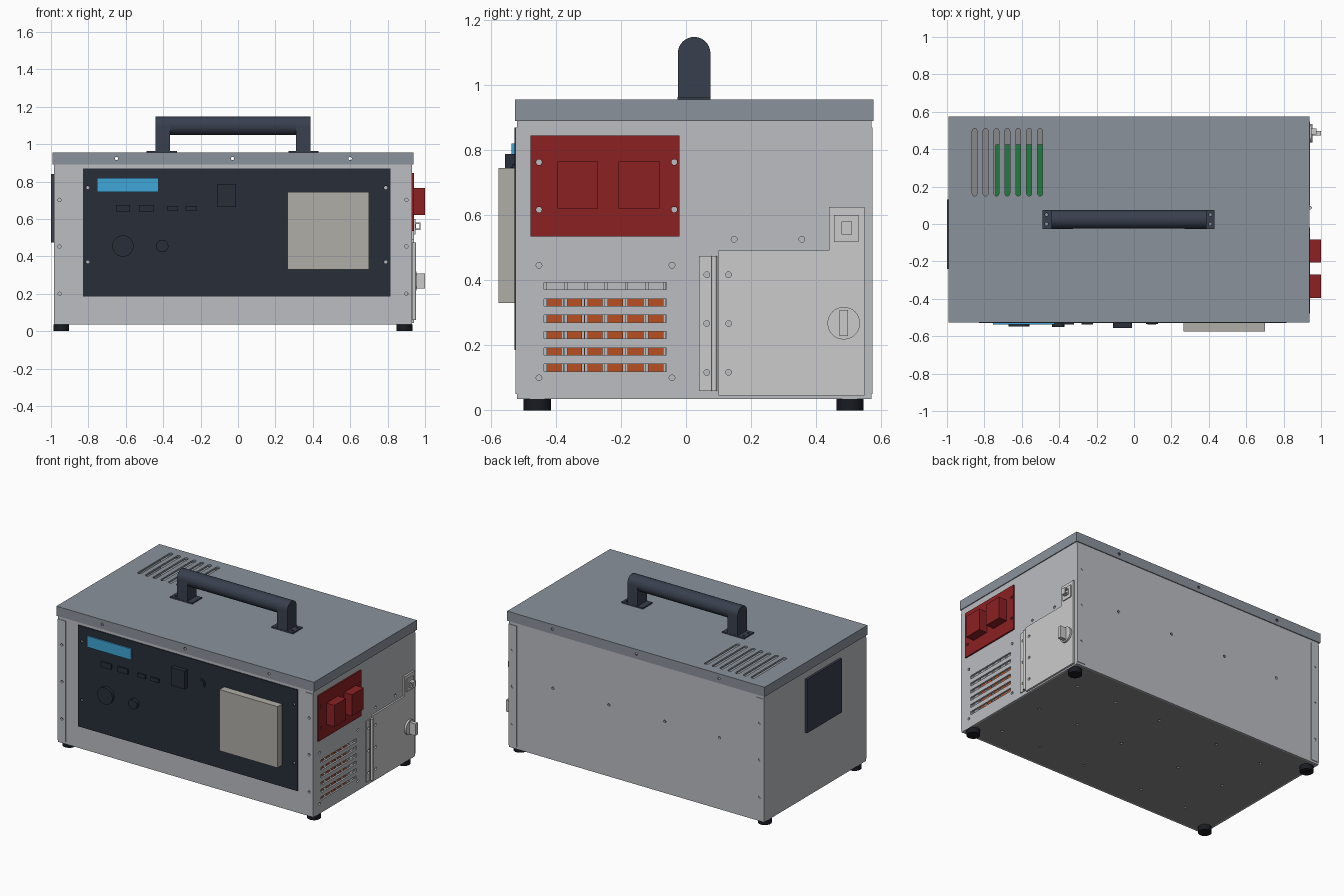
import bpy, bmesh
from math import sin, cos, pi

if "Cube" in bpy.data.objects:
    bpy.data.objects.remove(bpy.data.objects["Cube"])

AX = {'x': lambda u, v, w: (w, u, v), 'y': lambda u, v, w: (u, w, v), 'z': lambda u, v, w: (u, v, w)}
GREY, LID, DARK = (.5, .51, .54, 1), (.26, .29, .33, 1), (.02, .027, .04, 1)
SLATE, RED, LIGHT = (.04, .05, .075, 1), (.26, .015, .017, 1), (.6, .61, .63, 1)
BLUE, BEIGE, ORANGE = (.05, .38, .68, 1), (.43, .42, .39, 1), (.48, .08, .015, 1)
GREEN, BLACK = (.015, .2, .05, 1), (.01, .011, .016, 1)
mats = {}


def rect(u0, u1, v0, v1):
    return [(u0, v0), (u1, v0), (u1, v1), (u0, v1)]


def circle(u, v, r, n=24):
    return [(u + r * cos(2 * pi * i / n), v + r * sin(2 * pi * i / n)) for i in range(n)]


def stadium(u, v0, v1, r, n=8):
    top = [(u + r * cos(pi * i / n), v1 - r + r * sin(pi * i / n)) for i in range(n + 1)]
    return top + [(u - r * cos(pi * i / n), v0 + r - r * sin(pi * i / n)) for i in range(n + 1)]


def part(name, axis, profiles, a, b, color=None):
    """Extrude 2D profiles from a to b along an axis into one object."""
    bm = bmesh.new()
    for pts in profiles:
        lo = [bm.verts.new(AX[axis](u, v, a)) for u, v in pts]
        hi = [bm.verts.new(AX[axis](u, v, b)) for u, v in pts]
        bm.faces.new(lo)
        bm.faces.new(hi)
        for i in range(len(pts)):
            j = (i + 1) % len(pts)
            bm.faces.new((lo[i], lo[j], hi[j], hi[i]))
    bmesh.ops.recalc_face_normals(bm, faces=bm.faces)
    me = bpy.data.meshes.new(name)
    bm.to_mesh(me)
    bm.free()
    ob = bpy.data.objects.new(name, me)
    bpy.context.collection.objects.link(ob)
    if color:
        if color not in mats:
            mats[color] = bpy.data.materials.new("paint_%d" % len(mats))
            mats[color].diffuse_color = color
        me.materials.append(mats[color])
    return ob


def cut(obs, axis, profiles, a, b):
    """Cut the extruded profiles out of each object."""
    tool = part("cutter", axis, profiles, a, b)
    tool.hide_render = True
    for ob in obs:
        m = ob.modifiers.new("cut", 'BOOLEAN')
        m.operation, m.solver, m.object = 'DIFFERENCE', 'EXACT', tool
        bpy.context.view_layer.objects.active = ob
        bpy.ops.object.modifier_apply(modifier=m.name)
    bpy.data.objects.remove(tool)


def holes(pts, r=.009):
    return [circle(u, v, r, 12) for u, v in pts]


# Case walls and floor
X0, X1, Y0, Y1, Z0, Z1, T = -.985, .93, -.52, .57, .035, .9, .012
floor = part("floor", 'z', [rect(X0 + T, X1 - T, Y0 + T, Y1 - T)], Z0, Z0 + T, (.25, .25, .25, 1))
front = part("front_wall", 'y', [rect(X0 + T, X1 - T, Z0, Z1)], Y0, Y0 + T, GREY)
back = part("back_wall", 'y', [rect(X0 + T, X1 - T, Z0, Z1)], Y1 - T, Y1, GREY)
left = part("left_wall", 'x', [rect(Y0, Y1, Z0, Z1)], X0, X0 + T, GREY)
right = part("right_wall", 'x', [rect(Y0, Y1, Z0, Z1)], X1 - T, X1, GREY)
strips = [part("edge_strip", 'y', [rect(a, a + .06, .05, .87)], y, y + .004, GREY)
          for a in (X0, X1 - .06) for y in (Y0 - .004, Y1)]

# Lid with a folded skirt
LX0, LX1, LY0, LY1 = -.993, .938, -.526, .576
lid = part("lid", 'z', [rect(LX0, LX1, LY0, LY1)], .943, .955, LID)
skirt_y = [part("lid_skirt", 'y', [rect(LX0, LX1, .89, .943)], y, y + .006, LID) for y in (LY0, LY1 - .006)]
for x in (LX0, LX1 - .006):
    part("lid_side_skirt", 'x', [rect(LY0 + .006, LY1 - .006, .89, .943)], x, x + .006, LID)

# Front control panel
panel = part("control_panel", 'y', [rect(-.83, .815, .185, .87)], -.528, -.5201, DARK)
part("display", 'y', [rect(-.755, -.425, .745, .82)], -.537, -.528, BLUE)
part("inlet_box", 'y', [rect(.265, .70, .33, .745)], -.576, -.528, BEIGE)
part("push_buttons", 'y', [rect(x - w, x + w, .657 - h, .657 + h) for x, w, h in
     ((-.615, .038, .018), (-.49, .038, .018), (-.35, .03, .013), (-.25, .03, .013))], -.538, -.528, DARK)
part("rocker_switch", 'y', [rect(-.112, -.01, .665, .788)], -.557, -.528, DARK)
part("round_socket_rim", 'y', [circle(.095, .725, .032)], -.534, -.528, DARK)
part("round_socket", 'y', [circle(.095, .725, .023)], -.538, -.534, DARK)
part("large_dial", 'y', [circle(-.615, .455, .057, 32)], -.548, -.528, DARK)
part("small_dial", 'y', [circle(-.405, .455, .033)], -.55, -.528, DARK)

# Feet
for x in (-.945, .89):
    for y in (-.457, .504):
        part("foot", 'z', [circle(x, y, .042, 32)], 0, Z0, BLACK)

# Carrying handle
for x, f0, f1 in ((-.44, -.49, -.325), (.31, .27, .43)):
    base = part("handle_flange", 'z', [rect(f0, f1, -.026, .076)], .955, .964, SLATE)
    cut([base], 'z', holes([((f0 + .022 if x < 0 else f1 - .022), y) for y in (.0, .05)], .008), .95, .97)
    arc = [(.025 + .05 * cos(pi * i / 16), 1.098 + .05 * sin(pi * i / 16)) for i in range(17)]
    part("handle_post", 'x', [arc + [(-.025, .964), (.075, .964)]], x, x + .077, SLATE)
part("handle_grip", 'x', [circle(.025, 1.098, .05, 32)], -.363, .31, SLATE)

# Right side: power sockets
plate = part("socket_plate", 'x', [rect(-.478, -.02, .535, .845)], X1, .94, RED)
for y in (-.395, -.207):
    part("power_socket", 'x', [rect(y, y + .125, .62, .765)], .94, 1.0, RED)

# Right side: door, hinge, latch and lock staple
door = part("door", 'x', [[(.10, .045), (.548, .045), (.548, .625), (.44, .625), (.44, .492), (.10, .492)]],
            X1, .942, LIGHT)
leaf = part("hinge_leaf", 'x', [rect(.04, .078, .06, .475)], X1, .936, LIGHT)
part("hinge_pin", 'z', [circle(.943, .087, .009, 16)], .06, .475, LIGHT)
part("latch_disc", 'x', [circle(.485, .268, .05, 32)], .942, .955, LIGHT)
part("latch_grip", 'x', [rect(.472, .498, .228, .308)], .955, 1.0, LIGHT)
part("staple_plate", 'x', [rect(.455, .53, .517, .6)], .942, .948, LIGHT)
staple = part("lock_staple", 'y', [rect(.948, .976, .54, .58)], .478, .51, LIGHT)
cut([staple], 'y', [rect(.952, .970, .548, .572)], .45, .55)

# Left side: fan cover
part("fan_cover", 'x', [rect(-.24, .13, .475, .84)], -1.0, X0, SLATE)

# Vent slots, with upright bars behind the side ones
cut([right], 'x', [rect(-.437, -.06, .12 + .0502 * i, .142 + .0502 * i) for i in range(6)], .9, .95)
part("vent_bars", 'x', [rect(y - .005, y + .005, .10, .41) for y in
     (-.432, -.37, -.307, -.245, -.183, -.12, -.066)], .905, .9175, GREY)
cut([lid], 'z', [stadium(-.852 + .0583 * i, .15, .51, .013) for i in range(7)], .93, .97)

# Fastener holes in every panel
edge_x = (-.954, .9)
cut([front, left, right] + strips, 'y', holes([(x, z) for x in edge_x for z in (.2, .453, .702)]), -.6, .6)
cut([panel, front], 'y', holes([(x, z) for x in (-.803, .79) for z in (.37, .767)]), -.6, -.48)
cut([back], 'y', holes([(x, .52) for x in (-.65, -.24, .18, .6)]), .5, .6)
cut(skirt_y + [front, back], 'y', holes([(x, .923) for x in (-.65, -.03, .6)]), -.6, .6)
cut([right, plate], 'x', holes([(y, z) for y in (-.452, -.036) for z in (.617, .763)]), .9, .96)
cut([right, door, leaf], 'x', holes([(y, z) for y in (.064, .131) for z in (.117, .267, .417)]), .9, .96)
cut([right], 'x', holes([(y, z) for y in (-.452, -.043) for z in (.1, .446)] + [(.148, .526), (.356, .526)]), .9, .96)
cut([floor], 'z', holes([(x, y) for x in (-.7, -.35, .1, .45, .75) for y in (-.35, 0, .36)]), 0, .1)

# Contents seen through the vents
part("battery_pack", 'z', [rect(.3, .86, -.44 + .063 * i, -.382 + .063 * i) for i in range(6)], .05, .345, ORANGE)
part("circuit_board", 'z', [rect(-.74, -.3, .05, .425)], .6, .615, GREEN)

for ob in bpy.context.scene.objects:
    ob.select_set(True)
bpy.context.view_layer.objects.active = lid
bpy.ops.object.shade_smooth_by_angle(angle=.52)

for m in bpy.data.materials:
    if m.users and not m.is_grease_pencil:
        m.use_nodes = True
        m.node_tree.nodes["Principled BSDF"].inputs["Base Color"].default_value = m.diffuse_color
